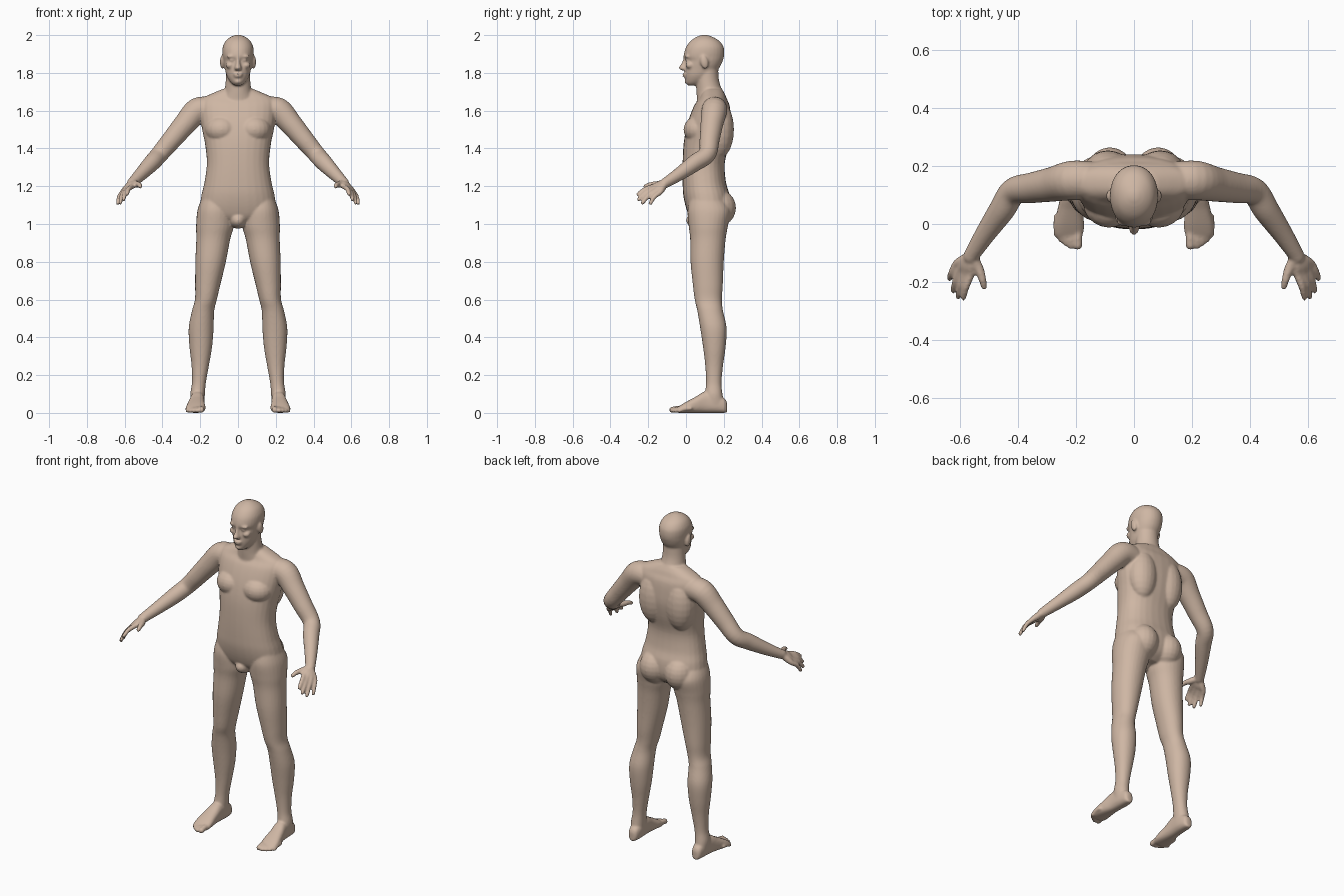
import bpy, bmesh, math
from mathutils import Vector, Matrix

bm = bmesh.new()
N = 28


def spline(keys, steps=5):
    """Catmull-Rom interpolation of equal-length tuples."""
    out = []
    for i in range(len(keys) - 1):
        a, b, c, d = (keys[max(0, min(len(keys) - 1, i + k))] for k in (-1, 0, 1, 2))
        for j in range(steps):
            t = j / steps
            out.append([q + .5 * t * (r - p + t * (2*p - 5*q + 4*r - s + t * (3*(q - r) + s - p)))
                        for p, q, r, s in zip(a, b, c, d)])
    return out + [list(keys[-1])]


def loft(rings, e=2.0):
    """Skin super-ellipse rings (centre, u, v) and cap both ends."""
    loops = []
    for c, u, v in rings:
        ring = []
        for k in range(N):
            t = 2 * math.pi * k / N
            ct, st = math.cos(t), math.sin(t)
            ring.append(bm.verts.new(c + u * math.copysign(abs(ct) ** (2/e), ct)
                                     + v * math.copysign(abs(st) ** (2/e), st)))
        loops.append(ring)
    for a, b in zip(loops, loops[1:]):
        for k in range(N):
            bm.faces.new((a[k], a[(k+1) % N], b[(k+1) % N], b[k]))
    bm.faces.new(loops[0][::-1])
    bm.faces.new(loops[-1])


def stack(keys, e=2.0, s=1):
    """Horizontal rings: z, centre x, half width, front y, back y."""
    loft([(Vector((s*cx, (f+b)/2, z)), Vector((max(w, .002), 0, 0)), Vector((0, max((b-f)/2, .002), 0)))
          for z, cx, w, f, b in spline(keys)], e)


def tube(keys, s=1):
    """Round rings across a path: x, y, z, radius; rounded ends."""
    p = spline(keys)
    rings = []
    for i, (x, y, z, r) in enumerate(p):
        t = Vector(p[min(i+1, len(p)-1)][:3]) - Vector(p[max(i-1, 0)][:3])
        t.x *= s
        u = t.cross(Vector((.2*s, .1, 1))).normalized()
        rings.append((Vector((s*x, y, z)), u * r, t.cross(u).normalized() * r))
    loft(rings)
    for x, y, z, r in (keys[0], keys[-1]):
        ball((s*x, y, z), (r, r, r))


def ball(c, r, rot=0):
    """Ellipsoid, optionally tilted about x."""
    m = Matrix.Translation(c) @ Matrix.Rotation(rot, 4, 'X') @ Matrix.Diagonal((*r, 1))
    bmesh.ops.create_uvsphere(bm, u_segments=20, v_segments=12, radius=1, matrix=m)


# Torso
stack([(.995, 0, .07, .07, .17), (1.03, 0, .17, .025, .215), (1.08, 0, .2, .002, .235),
       (1.15, 0, .194, -.014, .232), (1.22, 0, .178, -.018, .212), (1.32, 0, .165, -.018, .205),
       (1.42, 0, .174, -.013, .228), (1.5, 0, .19, 0, .24), (1.57, 0, .2, .02, .238),
       (1.63, 0, .203, .045, .23), (1.665, 0, .19, .07, .215), (1.69, 0, .14, .08, .205),
       (1.715, 0, .08, .09, .19)], 2.3)
# Neck
stack([(1.6, 0, .1, .06, .22), (1.66, 0, .092, .058, .215), (1.7, 0, .073, .055, .195),
       (1.76, 0, .065, .052, .175), (1.84, 0, .062, .05, .17)])
# Pelvic front
ball((0, .07, 1.02), (.045, .07, .045))

# Head
stack([(1.733, 0, .016, .012, .06), (1.745, 0, .034, 0, .1), (1.765, 0, .05, -.004, .13),
       (1.79, 0, .062, -.006, .15), (1.82, 0, .069, -.006, .172), (1.845, 0, .075, -.004, .187),
       (1.868, 0, .079, -.002, .196), (1.885, 0, .081, -.012, .201), (1.91, 0, .083, -.009, .203),
       (1.94, 0, .08, .002, .198), (1.97, 0, .065, .025, .176), (1.99, 0, .04, .055, .142),
       (2.001, 0, .012, .085, .11)], 2.1)
# Nose and lips
stack([(1.885, 0, .009, -.014, .02), (1.865, 0, .01, -.018, .02), (1.845, 0, .013, -.028, .02),
       (1.826, 0, .019, -.039, .02), (1.813, 0, .017, -.024, .02)])
ball((0, -.006, 1.794), (.026, .013, .007))
ball((0, -.005, 1.782), (.022, .013, .007))
ball((0, .01, 1.754), (.022, .018, .014))

for s in (1, -1):
    # Face features and ear
    ball((s*.034, .006, 1.887), (.028, .015, .008))
    ball((s*.031, .009, 1.867), (.016, .013, .009))
    ball((s*.042, .02, 1.84), (.024, .022, .018))
    ball((s*.083, .097, 1.858), (.013, .021, .037), .2)
    # Chest, shoulder blade, buttock
    ball((s*.085, .07, 1.5), (.09, .083, .075))
    ball((s*.09, .18, 1.5), (.085, .074, .15))
    ball((s*.083, .165, 1.085), (.088, .1, .1))
    # Leg
    stack([(1.13, .12, .075, .02, .2), (1.07, .12, .095, .008, .235), (.99, .122, .1, .014, .222),
           (.92, .131, .09, .022, .21), (.8, .145, .081, .024, .2), (.68, .16, .067, .036, .195),
           (.6, .17, .058, .046, .19), (.54, .185, .059, .06, .196), (.45, .195, .066, .075, .215),
           (.35, .197, .06, .09, .21), (.25, .2, .046, .102, .196), (.16, .207, .037, .106, .188),
           (.1, .214, .039, .1, .193), (.05, .214, .036, .1, .2)], 2.1, s)
    # Foot
    loft([(Vector((s*cx, y, h/2)), Vector((w, 0, 0)), Vector((0, 0, h/2)))
          for y, cx, w, h in spline([(.218, .212, .012, .05), (.206, .212, .028, .075),
                                     (.16, .212, .036, .1), (.1, .215, .038, .112), (.05, .22, .044, .085),
                                     (0, .223, .051, .058), (-.03, .224, .05, .04), (-.045, .225, .044, .03)])], 2.5)
    # Toes
    for i, (x, y, r) in enumerate([(.194, -.074, .016), (.217, -.076, .012), (.235, -.066, .0115),
                                   (.252, -.053, .011), (.267, -.036, .011)]):
        tube([(x, y + .06, .024, r), (x, y + .025, .021, r), (x, y, r, r)], s)
    # Arm
    tube([(.15, .15, 1.605, .066), (.215, .15, 1.6, .068), (.28, .137, 1.53, .06),
          (.35, .125, 1.447, .053), (.415, .112, 1.37, .047), (.455, .05, 1.325, .045),
          (.51, -.03, 1.268, .036), (.55, -.092, 1.228, .029), (.562, -.112, 1.216, .027)], s)
    # Palm and fingers: knuckle and tip of each digit
    for k, t in [((.563, -.172, 1.198), (.588, -.254, 1.158)), ((.582, -.17, 1.187), (.606, -.25, 1.13)),
                 ((.599, -.158, 1.177), (.623, -.23, 1.112)), ((.612, -.138, 1.167), (.636, -.188, 1.11))]:
        k, t, w = Vector(k), Vector(t), Vector((.562, -.112, 1.216))
        start = w.lerp(k, .15)
        mid = k.lerp(t, .5) + Vector((.004, -.004, .006))
        tube([(*start, .019), (*w.lerp(k, .6), .019), (*k, .0145), (*mid, .0125), (*t, .0105)], s)
    # Thumb
    tube([(.557, -.115, 1.216, .02), (.535, -.155, 1.21, .017), (.523, -.19, 1.208, .0135),
          (.517, -.217, 1.198, .011)], s)

bmesh.ops.recalc_face_normals(bm, faces=bm.faces)
mesh = bpy.data.meshes.new("human_body")
bm.to_mesh(mesh)
bm.free()
body = bpy.data.objects.new("human_body", mesh)
bpy.context.collection.objects.link(body)

# Fuse the parts into one skin and soften the joins
fuse = body.modifiers.new("fuse", 'REMESH')
fuse.mode = 'VOXEL'
fuse.voxel_size = .006
fuse.use_smooth_shade = True
soften = body.modifiers.new("soften", 'SMOOTH')
soften.factor = .5
soften.iterations = 6

skin = bpy.data.materials.new("skin")
skin.diffuse_color = (.62, .47, .37, 1)
mesh.materials.append(skin)
